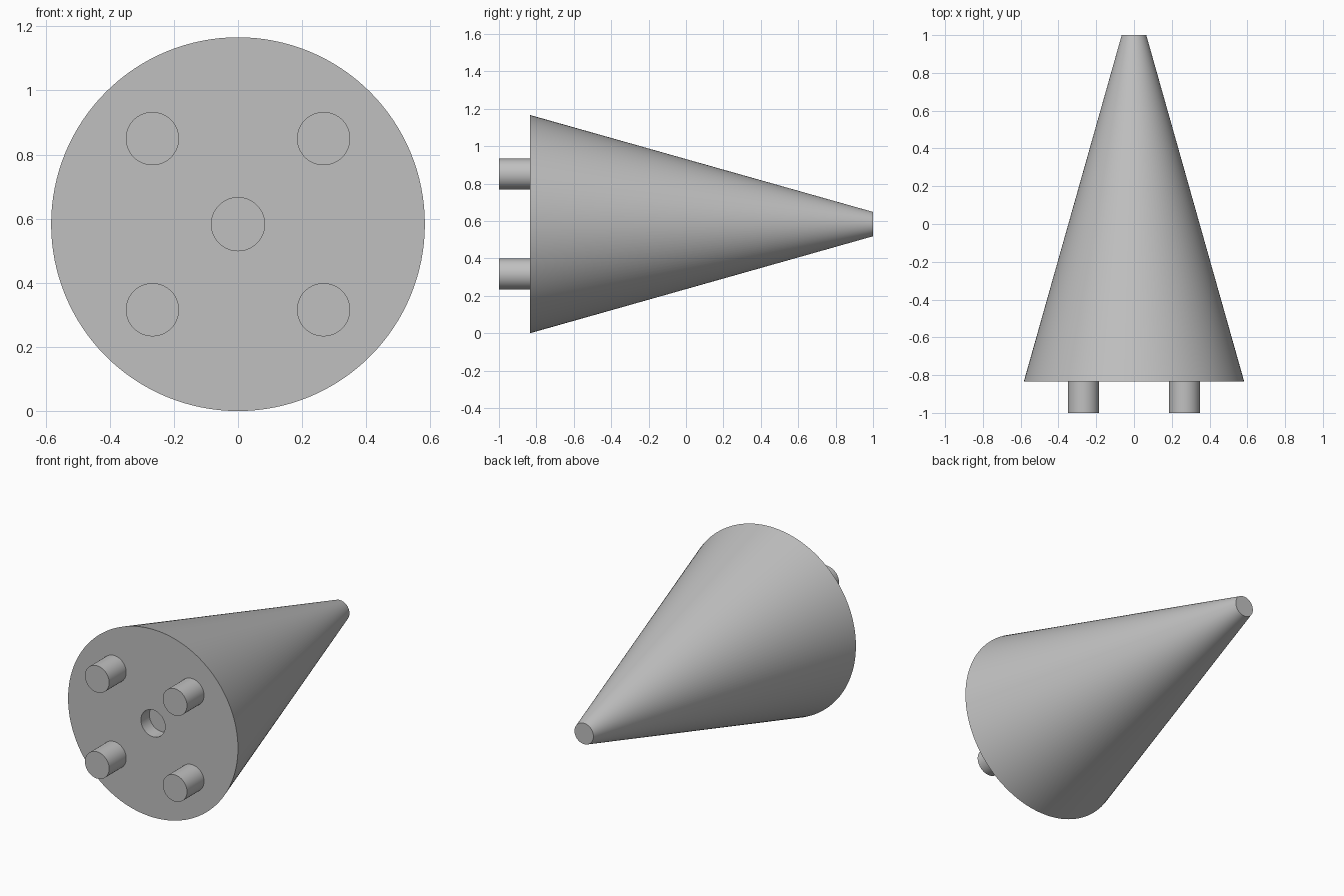
import bpy, bmesh, math

cube = bpy.data.objects.get("Cube")
if cube:
    bpy.data.objects.remove(cube, do_unlink=True)

# Single flat grey
grey = bpy.data.materials.new("light_grey")
grey.use_nodes = True
colour = (0.53, 0.53, 0.53, 1)
grey.diffuse_color = colour
grey.node_tree.nodes["Principled BSDF"].inputs["Base Color"].default_value = colour

AXIS_Z = 0.583      # height of the cone axis
BASE_Y = -0.833     # plane of the wide end
PEG_R = 0.083
PEG_OFFSET = 0.267


def turned(name, profile, x, z, sides):
    """Solid turned about the y axis from (radius, y) rings, capped at both ends."""
    bm = bmesh.new()
    rings = []
    for r, y in profile:
        angles = [2 * math.pi * i / sides for i in range(sides)]
        rings.append([bm.verts.new((r * math.cos(a), y, r * math.sin(a))) for a in angles])
    for a, b in zip(rings, rings[1:]):
        for i in range(sides):
            j = (i + 1) % sides
            bm.faces.new((a[i], a[j], b[j], b[i]))
    bm.faces.new(rings[0])
    bm.faces.new(rings[-1])
    bmesh.ops.recalc_face_normals(bm, faces=bm.faces)
    mesh = bpy.data.meshes.new(name)
    bm.to_mesh(mesh)
    bm.free()
    mesh.materials.append(grey)
    obj = bpy.data.objects.new(name, mesh)
    obj.location = (x, 0, z)
    bpy.context.collection.objects.link(obj)
    bpy.ops.object.select_all(action='DESELECT')
    obj.select_set(True)
    bpy.context.view_layer.objects.active = obj
    bpy.ops.object.shade_smooth_by_angle(angle=math.radians(30))
    return obj


# Truncated cone with a shallow round socket in the wide end
turned("cone_body", [(PEG_R, BASE_Y + 0.083), (PEG_R, BASE_Y),
                     (AXIS_Z, BASE_Y), (0.065, 1)], 0, AXIS_Z, 128)

# Four pegs around the socket
for side, sx in (("left", 1), ("right", -1)):
    for level, sz in (("upper", 1), ("lower", -1)):
        turned(f"{level}_{side}_peg", [(PEG_R, -1), (PEG_R, BASE_Y)],
               sx * PEG_OFFSET, AXIS_Z + sz * PEG_OFFSET, 64)
